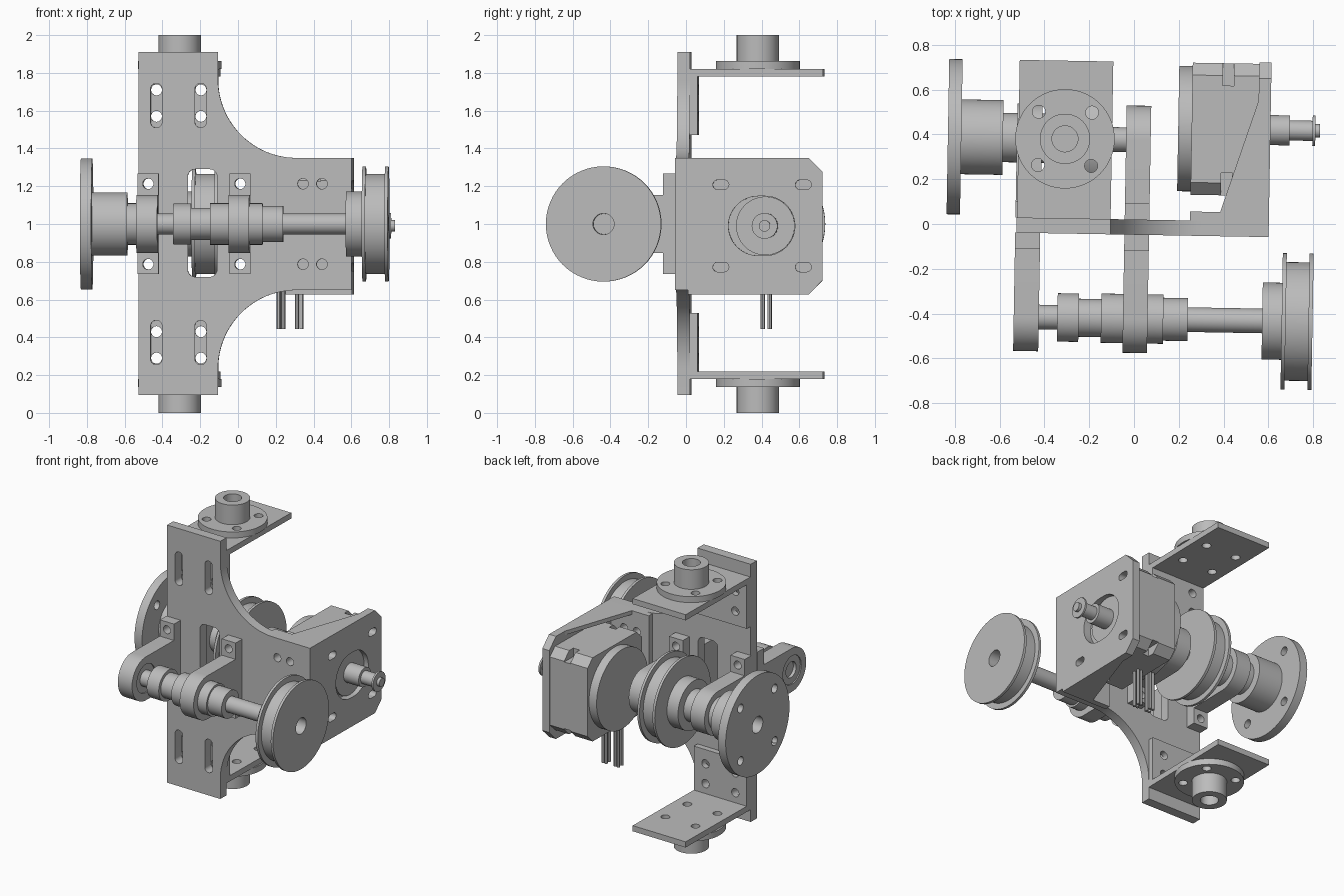
import bpy, bmesh
from math import pi, cos, sin, radians
from mathutils import Matrix

cube = bpy.data.objects.get("Cube")
if cube:
    bpy.data.objects.remove(cube)

grey = bpy.data.materials.new("machined grey")
grey.use_nodes = True
GREY = (0.5, 0.5, 0.5, 1)
grey.diffuse_color = GREY
grey.node_tree.nodes["Principled BSDF"].inputs["Base Color"].default_value = GREY
parts = []


def place(axis, u, v, t):
    return {"X": (t, u, v), "Y": (u, t, v), "Z": (u, v, t)}[axis]


def finish(name, bm):
    bmesh.ops.remove_doubles(bm, verts=bm.verts, dist=1e-5)
    bmesh.ops.recalc_face_normals(bm, faces=bm.faces)
    mesh = bpy.data.meshes.new(name)
    bm.to_mesh(mesh)
    bm.free()
    mesh.materials.append(grey)
    ob = bpy.data.objects.new(name, mesh)
    bpy.context.scene.collection.objects.link(ob)
    parts.append(ob)
    return ob


def prism(name, outline, axis, lo, hi):
    """Extrude a flat outline along an axis."""
    bm = bmesh.new()
    a = [bm.verts.new(place(axis, u, v, lo)) for u, v in outline]
    b = [bm.verts.new(place(axis, u, v, hi)) for u, v in outline]
    n = len(a)
    bm.faces.new(a)
    bm.faces.new(b[::-1])
    for i in range(n):
        bm.faces.new((a[i], a[(i + 1) % n], b[(i + 1) % n], b[i]))
    return finish(name, bm)


def box(name, x, y, z):
    return prism(name, [(x[0], y[0]), (x[1], y[0]), (x[1], y[1]), (x[0], y[1])], "Z", *z)


def arc(u, v, r, start, end, n=16):
    return [(u + r * cos(radians(start + (end - start) * i / n)),
             v + r * sin(radians(start + (end - start) * i / n))) for i in range(n + 1)]


def slot(u0, u1, v0, v1, r):
    """Outline of a rounded rectangle."""
    return (arc(u1 - r, v1 - r, r, 0, 90) + arc(u0 + r, v1 - r, r, 90, 180)
            + arc(u0 + r, v0 + r, r, 180, 270) + arc(u1 - r, v0 + r, r, 270, 360))


def turned(name, axis, u, v, steps, bore=0.0, n=64):
    """Stepped round part from (start, end, radius) steps, with an optional bore."""
    profile = [(steps[0][0], bore)]
    for lo, hi, r in steps:
        profile += [(lo, r), (hi, r)]
    profile.append((steps[-1][1], bore))
    bm = bmesh.new()
    rings = [[bm.verts.new(place(axis, u + r * cos(2 * pi * i / n), v + r * sin(2 * pi * i / n), t))
              for i in range(n)] for t, r in profile]
    pairs = list(zip(rings, rings[1:]))
    if bore:
        pairs.append((rings[-1], rings[0]))
    for a, b in pairs:
        for i in range(n):
            bm.faces.new((a[i], a[(i + 1) % n], b[(i + 1) % n], b[i]))
    return finish(name, bm)


def hole(axis, u, v, r, lo, hi):
    return turned("cutter", axis, u, v, [(lo, hi, r)], n=32)


def cut(ob, cutters):
    for c in cutters:
        c.hide_render = True
        mod = ob.modifiers.new("cut", "BOOLEAN")
        mod.operation, mod.solver, mod.object = "DIFFERENCE", "EXACT", c
    bpy.context.view_layer.update()
    mesh = bpy.data.meshes.new_from_object(ob.evaluated_get(bpy.context.evaluated_depsgraph_get()))
    ob.modifiers.clear()
    ob.data = mesh
    for c in cutters:
        parts.remove(c)
        bpy.data.objects.remove(c)


def flip(lo, hi, up):
    """Mirror a height range about the middle of the model."""
    return (lo, hi) if up else (2 - hi, 2 - lo)


FRONT, BACK = -0.048, 0.02
SHAFT_F, SHAFT_R = -0.423, 0.376
BLOCKS = {"left": (-0.53, -0.418), "right": (-0.042, 0.068)}
SLOT_X = (-0.432, -0.197)
BOLTS = (0.787, 1.213)

# Main plate with swept shoulders
outline = [(-0.525, 0.095), (-0.105, 0.095)]
outline += arc(0.31, 0.235, 0.415, 180, 90, 24) + [(0.602, 0.65), (0.602, 1.35)]
outline += arc(0.31, 1.765, 0.415, 270, 180, 24) + [(-0.105, 1.91), (-0.525, 1.91)]
plate = prism("main_plate", outline, "Y", FRONT, BACK)
cutters = [prism("cutter", slot(-0.265, -0.11, 0.72, 1.29, 0.04), "Y", -0.2, 0.2)]
for x in SLOT_X:
    for up in (True, False):
        z = flip(1.51, 1.745, up)
        cutters.append(prism("cutter", slot(x - 0.03, x + 0.03, *z, 0.0299), "Y", -0.2, 0.2))
for x in (-0.472, 0.012, 0.345, 0.445):
    cutters += [hole("Y", x, z, 0.028, -0.2, 0.2) for z in BOLTS]
cut(plate, cutters)

# Bearing blocks on both sides of the plate
for side, (x0, x1) in BLOCKS.items():
    for end, face, shaft, d in (("front", FRONT, SHAFT_F, -1), ("rear", BACK, SHAFT_R, 1)):
        foot = face + d * 0.072
        shape = [(face, 0.735), (foot, 0.735), (foot, 0.847)]
        shape += arc(shaft, 1, 0.153, -90 * 1, 90, 24) if d > 0 else arc(shaft, 1, 0.153, 270, 90, 24)
        shape += [(foot, 1.153), (foot, 1.268), (face, 1.268)]
        block = prism(f"{end}_{side}_bearing_block", shape, "X", x0, x1)
        cut(block, [hole("X", shaft, 1, 0.1, x0 - 0.1, x1 + 0.1)]
            + [hole("Y", (x0 + x1) / 2, z, 0.028, -0.3, 0.3) for z in BOLTS])
        turned(f"{end}_{side}_bearing", "X", shaft, 1, [(x0 + 0.008, x1 - 0.008, 0.1)], 0.055)

# Shafts, collars and grooved wheels
turned("front_shaft", "X", SHAFT_F, 1, [(-0.5, 0.72, 0.055)])
turned("front_left_collar", "X", SHAFT_F, 1,
       [(-0.335, -0.24, 0.108), (-0.24, -0.14, 0.085), (-0.14, -0.042, 0.11)], 0.05)
turned("front_right_collar", "X", SHAFT_F, 1, [(0.068, 0.138, 0.11), (0.138, 0.247, 0.096)], 0.05)
turned("rear_shaft", "X", SHAFT_R, 1, [(-0.74, 0.05, 0.055)])


def wheel(name, y, x, d):
    steps = [(0, 0.087, 0.172), (0.087, 0.105, 0.305), (0.105, 0.207, 0.265), (0.207, 0.225, 0.305)]
    turned(name, "X", y, 1, [(x + d * a, x + d * b, r) for a, b, r in steps], 0.056)


wheel("front_wheel", SHAFT_F, 0.58, 1)
wheel("rear_wheel", SHAFT_R, -0.335, 1)
turned("rear_collar", "X", SHAFT_R, 1, [(-0.418, -0.335, 0.11)], 0.05)

# Output flange on the rear shaft
output = turned("output_flange", "X", SHAFT_R, 1,
                [(-0.838, -0.778, 0.347), (-0.778, -0.592, 0.167), (-0.592, -0.53, 0.11)], 0.057)
cut(output, [hole("X", SHAFT_R + a * 0.185, 1 + b * 0.185, 0.03, -0.9, -0.7)
             for a in (-1, 1) for b in (-1, 1)])

# Upper and lower angle brackets with round hubs
for up, word in ((True, "upper"), (False, "lower")):
    shape = [(BACK, 1.82), (0.724, 1.82), (0.724, 1.78), (0.06, 1.78), (0.06, 1.47), (BACK, 1.47)]
    bracket = prism(word + "_bracket", [(y, z if up else 2 - z) for y, z in shape], "X", -0.523, -0.105)
    hub_z = [(*flip(1.82, 1.862, up), 0.222), (*flip(1.862, 2, up), 0.112)]
    hub = turned(word + "_hub", "Z", -0.315, 0.375, hub_z if up else hub_z[::-1], 0.058)
    corners = [(-0.315 + a * 0.119, 0.375 + b * 0.119) for a in (-1, 1) for b in (-1, 1)]
    for ob in (bracket, hub):
        cut(ob, [hole("Z", *c, 0.029, *flip(1.7, 1.95, up)) for c in corners])
    cut(bracket, [hole("Y", x, z if up else 2 - z, 0.029, -0.1, 0.2)
                  for x in SLOT_X for z in (1.57, 1.71)])

# Motor mount: back leg, slotted side wall and two gussets
leg = box("motor_mount_leg", (0.25, 0.55), (BACK, 0.06), (0.627, 1.35))
cut(leg, [hole("Y", x, z, 0.028, -0.1, 0.2) for x in (0.345, 0.445) for z in BOLTS])
wall_shape = [(BACK, 0.627), (0.66, 0.627), (0.732, 0.7), (0.732, 1.277), (0.66, 1.35), (BACK, 1.35)]
wall = prism("motor_mount_wall", wall_shape, "X", 0.547, 0.602)
MY, MZ = 0.43, 0.99
cut(wall, [prism("cutter", slot(0.235, 0.587, MZ - 0.157, MZ + 0.157, 0.1569), "X", 0.4, 0.7)]
    + [prism("cutter", slot(y - 0.042, y + 0.042, z - 0.025, z + 0.025, 0.0249), "X", 0.4, 0.7)
       for y in (0.195, 0.632) for z in (MZ - 0.218, MZ + 0.218)])
for word, z in (("upper", (1.322, 1.35)), ("lower", (0.627, 0.652))):
    prism(word + "_gusset", [(0.25, BACK), (0.55, BACK), (0.55, 0.57), (0.384, 0.06), (0.25, 0.06)], "Z", *z)

# Motor with chamfered corners, notches, rear disc, stepped spindle and leads
H, C = 0.295, 0.24
octagon = [(-C, -H), (C, -H), (H, -C), (H, C), (C, H), (-C, H), (-H, C), (-H, -C)]
motor = prism("motor_body", [(MY + a, MZ + b) for a, b in octagon], "X", 0.25, 0.547)
notches = []
for a in (-1, 1):
    for b in (-1, 1):
        y, z = MY + a * 0.25, MZ + b * 0.25
        notches.append(box("cutter", (0.385, 0.435), (y - 0.055, y + 0.055), (z - 0.015, z + 0.055)
                           if b > 0 else (z - 0.055, z + 0.015)))
cut(motor, notches)
turned("motor_rear_disc", "X", MY, MZ, [(0.19, 0.25, 0.28)])
turned("motor_boss", "X", MY, MZ, [(0.547, 0.57, 0.155)])
turned("motor_spindle", "X", MY, MZ,
       [(0.57, 0.688, 0.067), (0.688, 0.79, 0.045), (0.79, 0.803, 0.068), (0.803, 0.824, 0.03)])
for i, x in enumerate((0.208, 0.232, 0.305, 0.329)):
    for j, y in enumerate((0.412, 0.448)):
        turned(f"motor_lead_{i}_{j}", "Z", x, y, [(0.443, 0.8, 0.011)], n=12)

# Turn the whole assembly slightly and shade it
turn = Matrix.Rotation(radians(-1), 4, "Z")
for ob in parts:
    ob.data.transform(turn)
    ob.data.shade_smooth()
    ob.data.set_sharp_from_angle(angle=radians(30))
